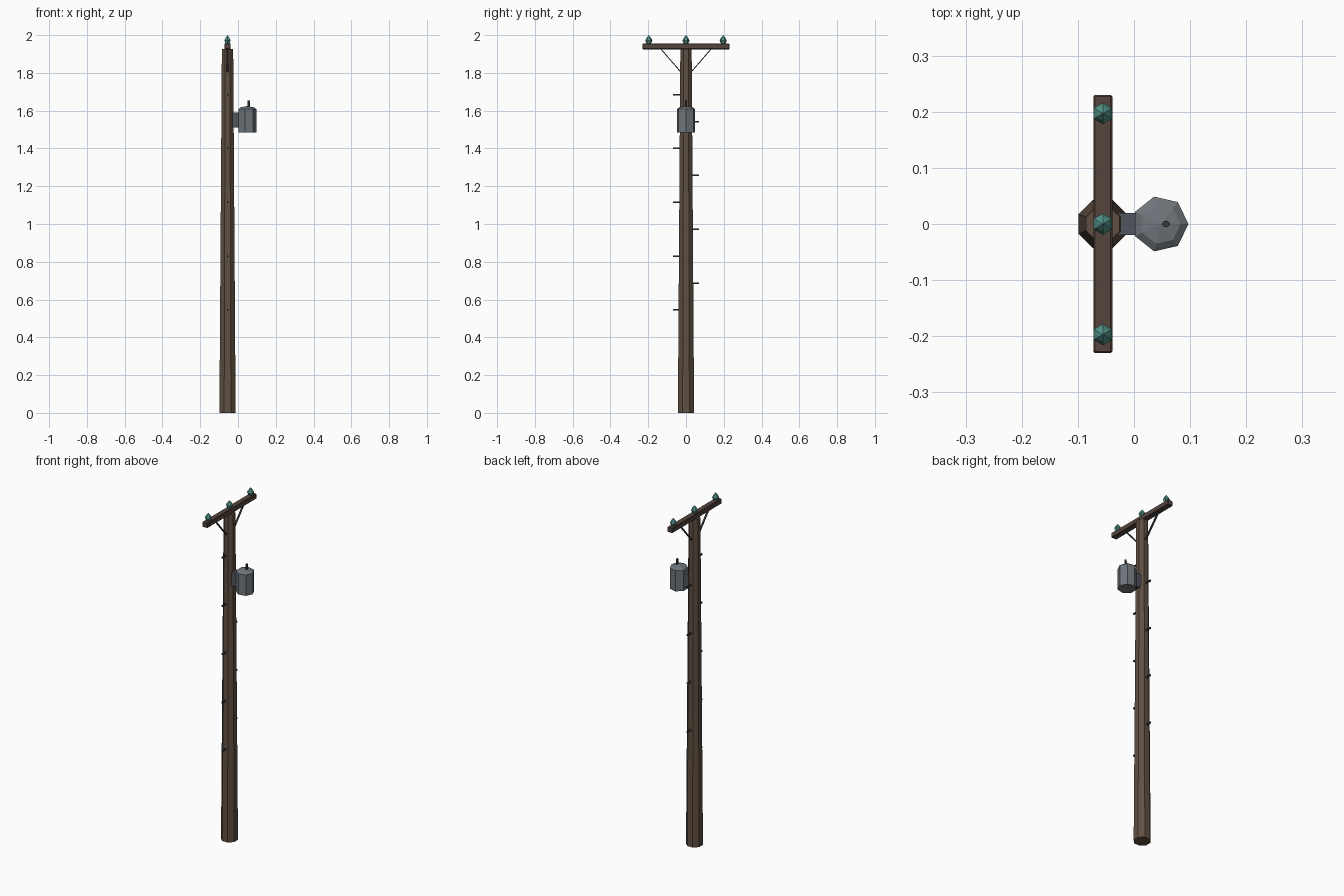
import bpy, bmesh, math
from mathutils import Vector, Matrix

if "Cube" in bpy.data.objects:
    bpy.data.objects.remove(bpy.data.objects["Cube"])

PX = -0.0555  # pole axis in x


def mat(name, rgb):
    m = bpy.data.materials.new(name)
    m.diffuse_color = (*rgb, 1)
    m.use_nodes = True
    m.node_tree.nodes["Principled BSDF"].inputs["Base Color"].default_value = m.diffuse_color
    return m


WOOD = mat("wood", (0.115, 0.08, 0.055))
ARM = mat("dark_wood", (0.09, 0.06, 0.045))
STEEL = mat("steel", (0.16, 0.18, 0.2))
DARK = mat("dark_metal", (0.045, 0.045, 0.05))
BRACKET = mat("bracket_metal", (0.08, 0.09, 0.11))
GLASS = mat("glass", (0.09, 0.3, 0.26))


def finish(name, bm, material):
    bmesh.ops.recalc_face_normals(bm, faces=bm.faces)
    me = bpy.data.meshes.new(name)
    bm.to_mesh(me)
    bm.free()
    me.materials.append(material)
    ob = bpy.data.objects.new(name, me)
    bpy.context.collection.objects.link(ob)
    return ob


def lathe(name, profile, sides, loc, material, turn=0.0):
    """Stack rings of (radius, z); radius 0 makes a tip."""
    bm = bmesh.new()
    rings = []
    for r, z in profile:
        n = sides if r > 0 else 1
        angles = [turn + math.tau * i / sides for i in range(n)]
        rings.append([bm.verts.new((loc[0] + r * math.cos(a), loc[1] + r * math.sin(a), z)) for a in angles])
    for a, b in zip(rings, rings[1:]):
        for i in range(sides):
            j = (i + 1) % sides
            bm.faces.new((a[i], a[j], b[0]) if len(b) == 1 else (a[i], a[j], b[j], b[i]))
    for ring in (rings[0], rings[-1]):
        if len(ring) > 2:
            bm.faces.new(ring)
    return finish(name, bm, material)


def box(name, centre, size, material, rot_x=0.0, bevel=0.0):
    bm = bmesh.new()
    m = Matrix.Translation(centre) @ Matrix.Rotation(rot_x, 4, 'X') @ Matrix.Diagonal((*size, 1))
    bmesh.ops.create_cube(bm, size=1, matrix=m)
    if bevel:
        bmesh.ops.bevel(bm, geom=bm.edges[:], offset=bevel, segments=1, affect='EDGES')
    return finish(name, bm, material)


# Tapered octagonal pole with flats facing the axes
k = 1 / math.cos(math.pi / 8)
lathe("pole", [(0.043 * k, 0), (0.03 * k, 1.927)], 8, (PX, 0), WOOD, math.pi / 8)

# Cross arm
box("cross_arm", (PX, 0, 1.94), (0.034, 0.46, 0.03), ARM, bevel=0.003)

# Insulators
for i, y in enumerate((-0.197, 0, 0.197)):
    lathe(f"insulator_{i}", [(0.011, 1.953), (0.019, 1.971), (0.013, 1.984), (0, 2.0)],
          6, (PX, y), GLASS, math.pi / 6)

# Diagonal braces under the arm
for side, label in ((-1, "left"), (1, "right")):
    a, b = Vector((PX, side * 0.026, 1.803)), Vector((PX, side * 0.136, 1.93))
    d = b - a
    box(f"brace_{label}", (a + b) / 2, (0.01, 0.005, d.length), DARK, math.atan2(-d.y, d.z))

# Climbing pegs alternating between the two sides
for i in range(9):
    side = 1 if i % 2 else -1
    box(f"climbing_peg_{i}", (PX, side * 0.046, 0.545 + 0.1425 * i), (0.008, 0.046, 0.008), DARK)

# Transformer can with its bracket and bushing
lathe("transformer_can", [(0.05, 1.485), (0.05, 1.608), (0.036, 1.618), (0, 1.624)],
      7, (0.047, 0), STEEL)
box("transformer_bracket", (-0.014, 0, 1.55), (0.04, 0.04, 0.08), BRACKET)
lathe("transformer_bushing", [(0.007, 1.605), (0.006, 1.654)], 6, (0.057, 0), DARK)
